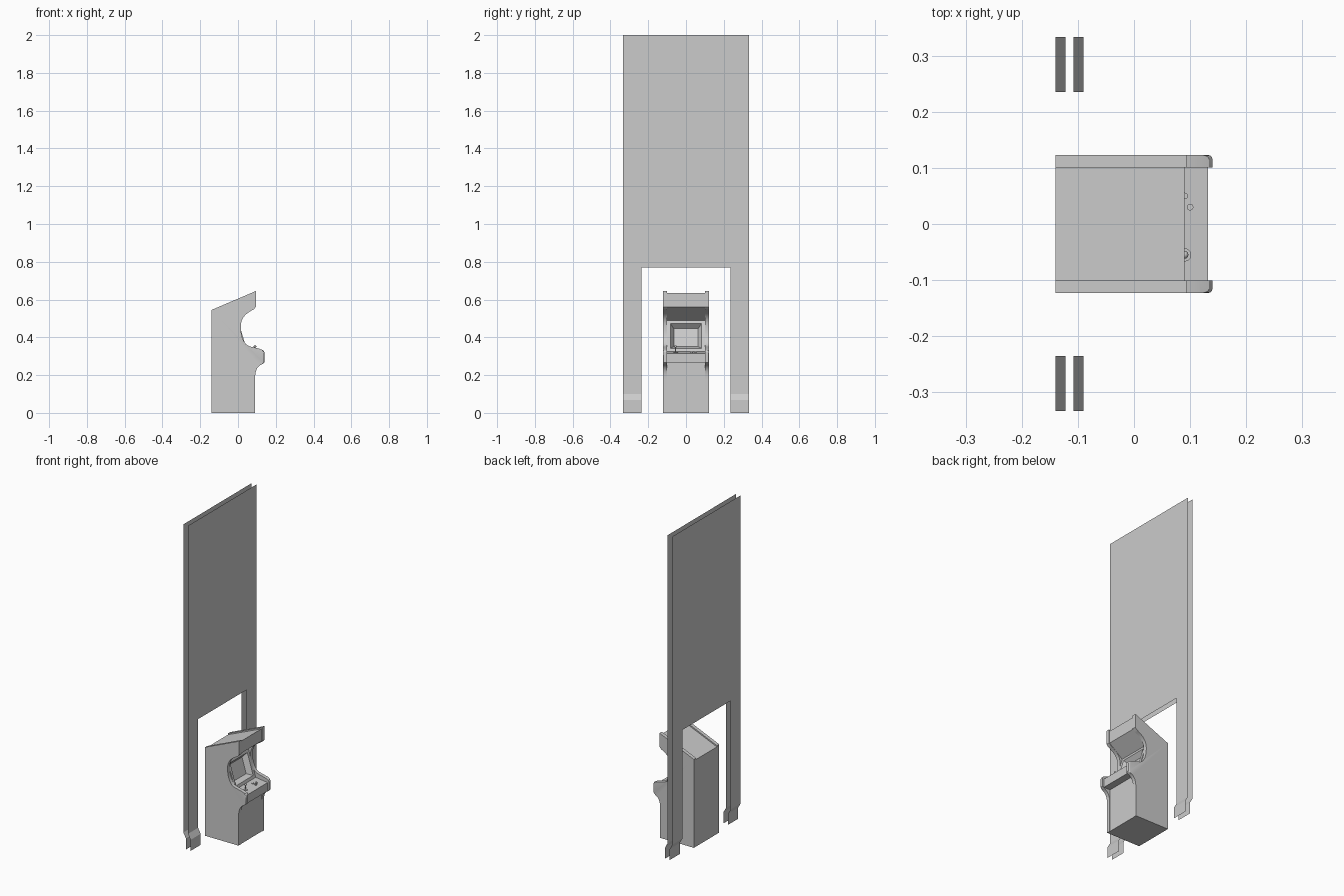
import bpy, bmesh
from mathutils import Vector
from mathutils.geometry import interpolate_bezier

cube = bpy.data.objects.get("Cube")
if cube:
    bpy.data.objects.remove(cube, do_unlink=True)

grey = bpy.data.materials.new("plain grey")
grey.use_nodes = True
grey.diffuse_color = (0.6, 0.6, 0.6, 1)
grey.node_tree.nodes["Principled BSDF"].inputs["Base Color"].default_value = (0.6, 0.6, 0.6, 1)


def finish(bm, name, smooth=False, solid=True):
    """Turn a bmesh into a named object in the scene."""
    if solid:
        bmesh.ops.recalc_face_normals(bm, faces=bm.faces)
    mesh = bpy.data.meshes.new(name)
    bm.to_mesh(mesh)
    bm.free()
    mesh.materials.append(grey)
    obj = bpy.data.objects.new(name, mesh)
    bpy.context.collection.objects.link(obj)
    if smooth:
        bpy.ops.object.select_all(action='DESELECT')
        obj.select_set(True)
        bpy.context.view_layer.objects.active = obj
        bpy.ops.object.shade_smooth_by_angle()
    return obj


def extrude_profile(points, y0, y1):
    """Extrude an x-z outline along y."""
    bm = bmesh.new()
    face = bm.faces.new([bm.verts.new((x, y0, z)) for x, z in points])
    geo = bmesh.ops.extrude_face_region(bm, geom=[face])["geom"]
    bmesh.ops.translate(bm, vec=(0, y1 - y0, 0),
                        verts=[g for g in geo if isinstance(g, bmesh.types.BMVert)])
    bmesh.ops.recalc_face_normals(bm, faces=bm.faces)
    return bm


def curve(a, b, c, d, n=9):
    return [(p.x, p.y) for p in interpolate_bezier(Vector(a), Vector(b), Vector(c), Vector(d), n)]


# Side panels with the scooped front
outline = [(-0.14, 0), (0.09, 0)]
outline += curve((0.09, 0.18), (0.09, 0.23), (0.105, 0.25), (0.132, 0.26))
outline += curve((0.14, 0.268), (0.14, 0.29), (0.14, 0.31), (0.14, 0.322), 3)
outline += curve((0.134, 0.331), (0.12, 0.34), (0.09, 0.345), (0.07, 0.35), 4)
outline += curve((0.06, 0.353), (0.035, 0.36), (0.015, 0.4), (0.015, 0.45))
outline += curve((0.015, 0.46), (0.015, 0.51), (0.05, 0.53), (0.083, 0.548))
outline += [(0.094, 0.56), (0.094, 0.645), (-0.14, 0.545)]
for side, name in ((1, "left_side_panel"), (-1, "right_side_panel")):
    bm = extrude_profile(outline, side * 0.101, side * 0.123)
    # Soften the outer edge of the control shelf
    rim = [e for e in bm.edges
           if all(abs(v.co.y) > 0.12 and v.co.x > 0.128 for v in e.verts)]
    bmesh.ops.bevel(bm, geom=rim, offset=0.008, segments=3, profile=0.5, affect='EDGES')
    finish(bm, name, smooth=True)

# Cabinet body between the panels
body = [(-0.14, 0), (0.088, 0), (0.088, 0.263), (0.132, 0.263), (0.132, 0.315),
        (0.05, 0.325), (0.0, 0.49), (0.09, 0.56), (0.09, 0.635), (-0.14, 0.537)]
bm = extrude_profile(body, -0.101, 0.101)
# Sunken screen in the leaning face
bezel = [f for f in bm.faces if len(f.verts) == 4 and f.normal.x > 0.5
         and 0.38 < f.calc_center_median().z < 0.43]
bmesh.ops.inset_region(bm, faces=bezel, thickness=0.025)
bmesh.ops.inset_region(bm, faces=bezel, thickness=0.027, depth=-0.03)
finish(bm, "cabinet_body", solid=False)


def knob(name, x, y, z, radius, height, sides=12):
    bm = bmesh.new()
    bmesh.ops.create_cone(bm, cap_ends=True, segments=sides, radius1=radius,
                          radius2=radius, depth=height)
    bmesh.ops.translate(bm, vec=(x, y, z + height / 2), verts=bm.verts)
    return finish(bm, name, smooth=True)


# Joystick and buttons
knob("joystick_base", 0.09, -0.055, 0.317, 0.012, 0.006)
knob("joystick_stick", 0.09, -0.055, 0.32, 0.003, 0.03)
bm = bmesh.new()
bmesh.ops.create_uvsphere(bm, u_segments=12, v_segments=8, radius=0.007)
bmesh.ops.translate(bm, vec=(0.09, -0.055, 0.352), verts=bm.verts)
finish(bm, "joystick_ball", smooth=True)
for i, (x, y) in enumerate([(0.09, 0.05), (0.1, 0.03), (0.08, 0.03)]):
    knob(f"button_{i + 1}", x, y, 0.317, 0.006, 0.009)

# Two thin tall sheets on stepped legs
for name, x in (("rear_sheet", -0.14), ("front_sheet", -0.108)):
    bm = bmesh.new()

    def strip(y0, y1, path):
        rows = [[bm.verts.new((px, y, z)) for y in (y0, y1)] for px, z in path]
        for a, b in zip(rows, rows[1:]):
            bm.faces.new((a[0], a[1], b[1], b[0]))

    strip(-0.235, 0.235, [(x, 0.77), (x, 2)])
    foot = x + 0.018
    for y0, y1 in ((-0.333, -0.235), (0.235, 0.333)):
        strip(y0, y1, [(foot, 0), (foot, 0.068), (x, 0.1), (x, 0.77), (x, 2)])
    bmesh.ops.remove_doubles(bm, verts=bm.verts, dist=0.0001)
    finish(bm, name, solid=False)
